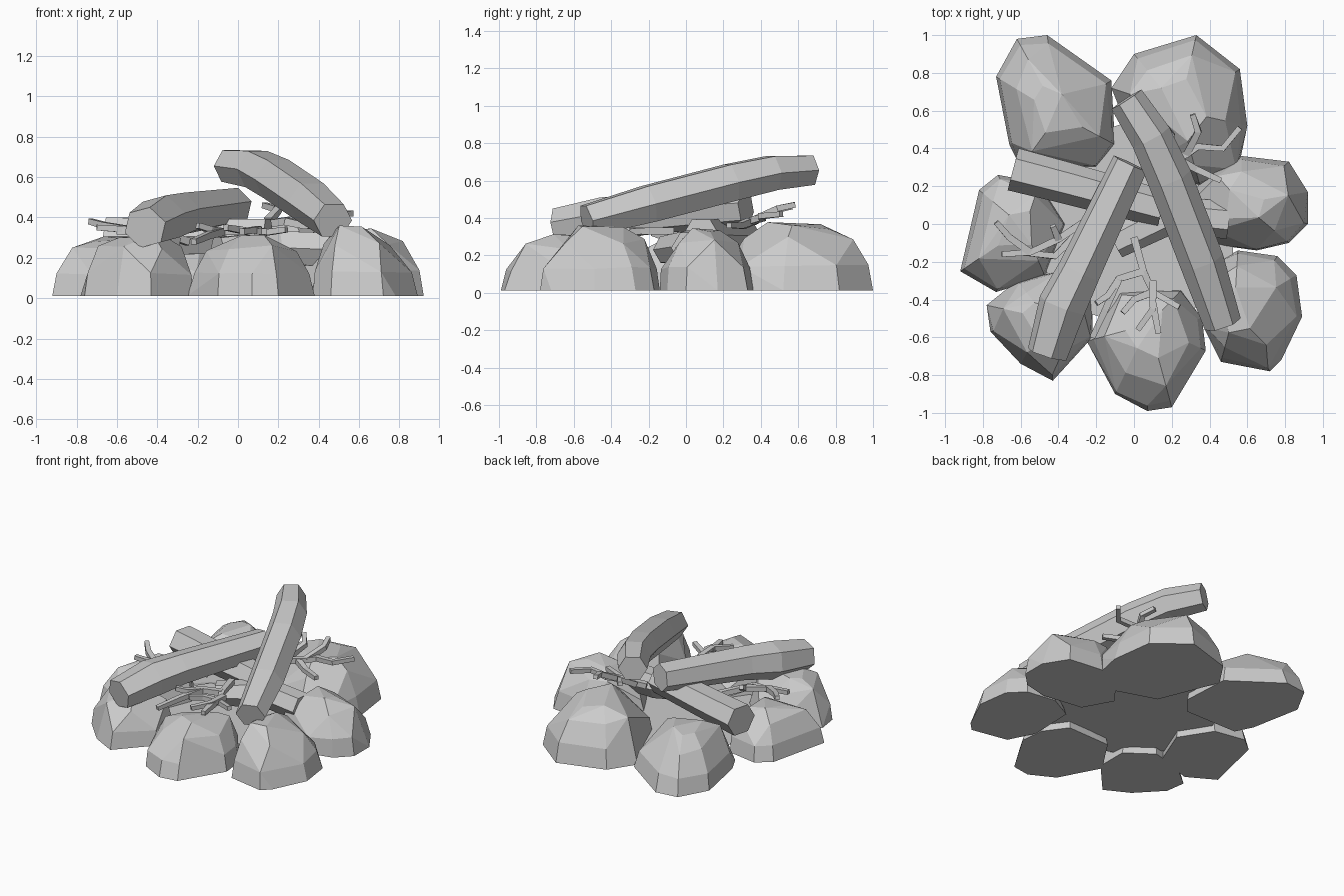
import bpy, bmesh, math, random
from mathutils import Vector

if "Cube" in bpy.data.objects:
    bpy.data.objects.remove(bpy.data.objects["Cube"])

random.seed(7)


def finish(name, bm):
    bmesh.ops.recalc_face_normals(bm, faces=bm.faces)
    me = bpy.data.meshes.new(name)
    bm.to_mesh(me)
    bm.free()
    ob = bpy.data.objects.new(name, me)
    bpy.context.collection.objects.link(ob)
    return ob


def stone(name, outline, peak):
    """Faceted boulder: ground outline drawn in towards a peak, wrapped in a hull."""
    bm = bmesh.new()
    px, py, h = peak
    pts = list(zip(outline[::2], outline[1::2]))
    for i, (x, y) in enumerate(pts):
        bm.verts.new((x, y, 0.012))
        for scale, level, every in ((0.96, 0.4, 1), (0.74, 0.82, 2), (0.4, 1.0, 2)):
            if i % every == 0:
                s = scale + random.uniform(-0.07, 0.02)
                z = h * level * random.uniform(0.88, 1.0)
                bm.verts.new((px + (x - px) * s, py + (y - py) * s, z))
    r = bmesh.ops.convex_hull(bm, input=bm.verts)
    junk = {g for g in r["geom_interior"] + r["geom_unused"] if isinstance(g, bmesh.types.BMVert)}
    bmesh.ops.delete(bm, geom=list(junk), context='VERTS')
    bmesh.ops.dissolve_limit(bm, angle_limit=math.radians(10), verts=bm.verts, edges=bm.edges)
    return finish(name, bm)


def add_tube(bm, path, radii, sides, twist=0.0):
    """Low-poly capped tube along a path."""
    path = [Vector(p) for p in path]
    rings = []
    for i, p in enumerate(path):
        d = (path[min(i + 1, len(path) - 1)] - path[max(i - 1, 0)]).normalized()
        u = d.cross(Vector((0, 0, 1))).normalized()
        v = u.cross(d)
        ring = []
        for k in range(sides):
            a = 2 * math.pi * k / sides + twist
            ring.append(bm.verts.new(p + (u * math.cos(a) + v * math.sin(a) * 0.95) * radii[i]))
        rings.append(ring)
    for a, b in zip(rings, rings[1:]):
        for k in range(sides):
            j = (k + 1) % sides
            bm.faces.new((a[k], a[j], b[j], b[k]))
    bm.faces.new(rings[0])
    bm.faces.new(rings[-1])


def log(name, path, radii, twist=0.0):
    bm = bmesh.new()
    add_tube(bm, path, radii, 6, twist)
    return finish(name, bm)


def twig(name, branches):
    """Forked twig made of thin square sticks."""
    bm = bmesh.new()
    for path in branches:
        n = len(path)
        add_tube(bm, path, [0.028 - 0.007 * i / (n - 1) for i in range(n)], 4, math.pi / 4)
    return finish(name, bm)


# Ring of stones
stone("stone_back_left", [-.62, .98, -.46, 1.0, -.35, .87, -.12, .76, -.1, .42, -.2, .3,
                          -.6, .3, -.66, .42, -.73, .78], (-.4, .58, .35))
stone("stone_back_right", [0, .9, .17, .95, .33, 1.0, .56, .82, .6, .52, .55, .28,
                           .35, .2, .05, .3, -.12, .72], (.24, .6, .38))
stone("stone_right", [.57, .36, .82, .33, .92, .17, .92, 0, .82, -.1, .65, -.14,
                      .36, -.1, .25, .1, .4, .3], (.57, .11, .35))
stone("stone_front_right", [.55, -.14, .76, -.17, .86, -.27, .89, -.49, .78, -.72, .72, -.78,
                            .46, -.73, .37, -.55, .38, -.23], (.53, -.47, .36))
stone("stone_front", [-.25, -.62, -.14, -.78, -.1, -.9, .07, -.99, .2, -.97, .25, -.83,
                      .38, -.67, .36, -.5, .25, -.35, -.08, -.36], (.08, -.53, .32))
stone("stone_front_left", [-.78, -.43, -.76, -.57, -.6, -.74, -.43, -.83, -.35, -.73,
                           -.22, -.6, -.22, -.38, -.4, -.25, -.62, -.3], (-.46, -.5, .32))
stone("stone_left", [-.92, -.25, -.83, 0, -.82, .18, -.72, .26, -.5, .22, -.36, 0,
                     -.47, -.28, -.73, -.36], (-.58, -.02, .31))

# Flat ash bed between the stones
bm = bmesh.new()
bmesh.ops.create_circle(bm, cap_ends=True, segments=10, radius=0.55)
bmesh.ops.translate(bm, verts=bm.verts, vec=(0, 0, 0.06))
finish("ash_bed", bm)

# Logs
log("log_top", [(.47, -.53, .385), (.36, -.2, .475), (.19, .24, .59), (.09, .46, .64), (-.04, .66, .655)],
    [.1, .118, .118, .11, .095])
log("log_left", [(-.46, -.69, .35), (-.38, -.43, .39), (-.29, -.25, .415), (-.02, .32, .455)],
    [.11, .132, .118, .1], math.radians(15))
log("log_back", [(-.64, .29, .305), (-.35, .215, .305), (.15, .08, .31)], [.115, .11, .1])
log("log_under", [(.5, .02, .24), (.2, .05, .25), (-.1, -.1, .23)], [.1, .1, .085])

# Twigs
twig("twigs_front", [
    [(0, -.07, .33), (.05, -.25, .33), (.1, -.36, .32), (.24, -.44, .34)],
    [(.05, -.25, .33), (-.08, -.29, .33), (-.14, -.38, .34), (-.2, -.42, .36)],
    [(-.08, -.29, .33), (-.15, -.45, .31), (-.22, -.6, .28)],
    [(.1, -.36, .32), (0, -.4, .34), (-.06, -.47, .35)],
    [(.1, -.3, .33), (.1, -.45, .34), (.02, -.56, .33)],
    [(.1, -.42, .33), (.13, -.58, .33)]])
twig("twigs_left", [
    [(-.25, .02, .28), (-.4, -.08, .33), (-.55, -.15, .34), (-.7, -.16, .35)],
    [(-.4, -.08, .33), (-.43, -.01, .37)],
    [(-.55, -.15, .34), (-.66, -.07, .36), (-.73, .01, .38)],
    [(-.3, -.05, .28), (-.42, -.17, .32), (-.6, -.15, .33)]])
twig("twigs_right", [
    [(.1, .3, .36), (.28, .37, .39), (.34, .41, .4), (.47, .4, .41), (.56, .51, .42)],
    [(.28, .37, .39), (.34, .49, .45), (.31, .58, .47)],
    [(.24, .34, .38), (.33, .29, .36), (.46, .23, .36)],
    [(.15, .36, .38), (.2, .47, .44), (.13, .56, .46)]])
